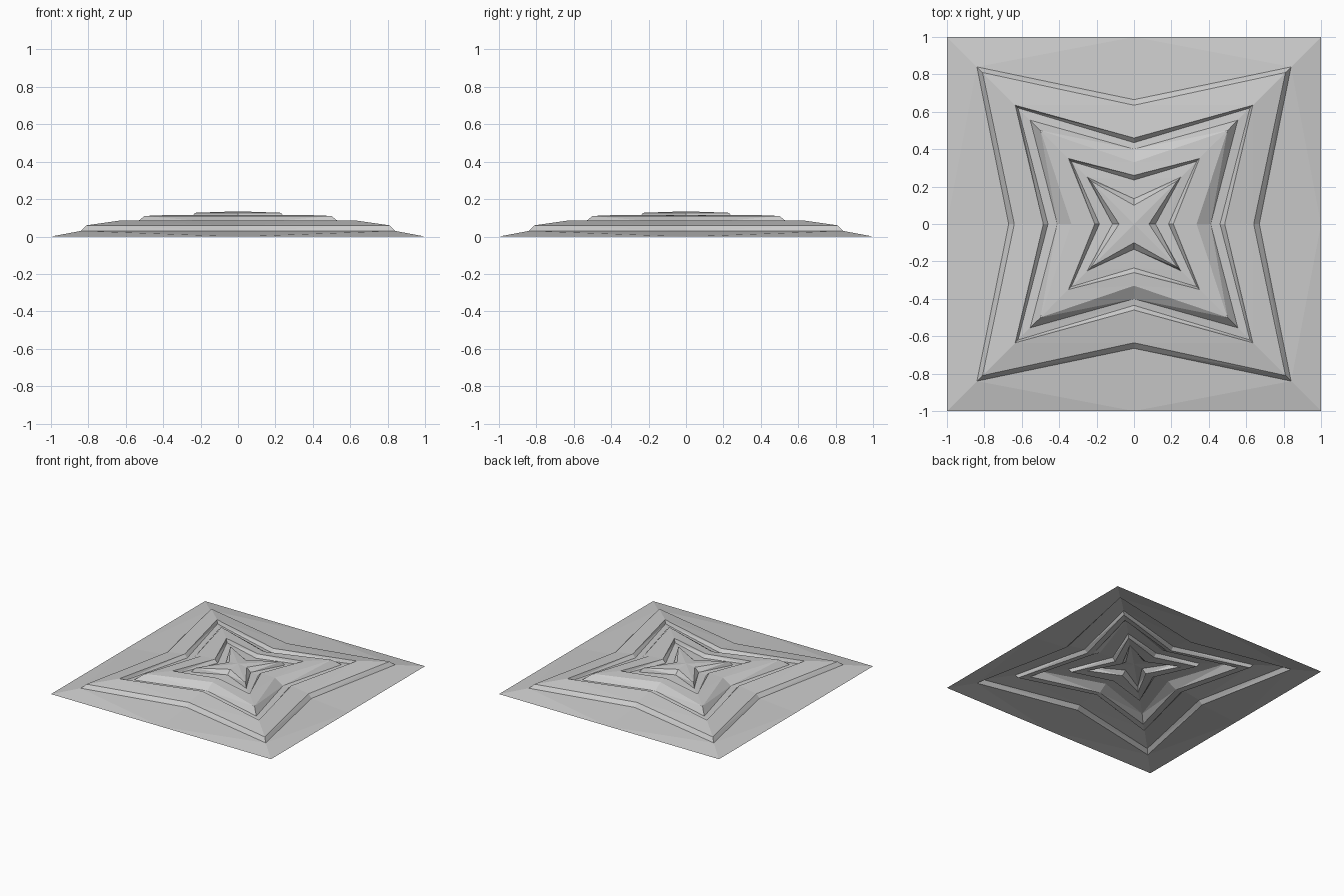
import bpy, bmesh

if "Cube" in bpy.data.objects:
    bpy.data.objects.remove(bpy.data.objects["Cube"])

# Star-shaped terraces: corner reach, mid-side x reach, mid-side y reach, height
rings = [
    (1.00, 1.00, 1.00, 0.000),    # square border
    (0.84, 0.67, 0.665, 0.030),   # first step
    (0.81, 0.64, 0.635, 0.060),
    (0.635, 0.485, 0.46, 0.085),  # ridge, then groove
    (0.62, 0.46, 0.435, 0.060),
    (0.555, 0.41, 0.40, 0.065),   # second step
    (0.50, 0.335, 0.33, 0.110),
    (0.35, 0.21, 0.26, 0.116),    # inner ridge and groove
    (0.335, 0.185, 0.235, 0.090),
    (0.25, 0.115, 0.135, 0.095),  # central star
    (0.23, 0.08, 0.10, 0.127),
]


def star_ring(bm, c, mx, my, z):
    pts = [(c, c), (0, my), (-c, c), (-mx, 0), (-c, -c), (0, -my), (c, -c), (mx, 0)]
    return [bm.verts.new((x, y, z)) for x, y in pts]


# Terraced open sheet, hollow underneath
bm = bmesh.new()
loops = [star_ring(bm, *r) for r in rings]
for a, b in zip(loops, loops[1:]):
    for i in range(8):
        j = (i + 1) % 8
        # fold each quad from the inner corner to the outer mid-side
        if i % 2 == 0:
            bm.faces.new((a[i], a[j], b[i]))
            bm.faces.new((a[j], b[j], b[i]))
        else:
            bm.faces.new((a[i], a[j], b[j]))
            bm.faces.new((a[i], b[j], b[i]))

# Low peak closing the central star
peak = bm.verts.new((0, 0, 0.135))
for i in range(8):
    bm.faces.new((loops[-1][i], loops[-1][(i + 1) % 8], peak))

mesh = bpy.data.meshes.new("star_relief_panel")
bm.to_mesh(mesh)
bm.free()
obj = bpy.data.objects.new("star_relief_panel", mesh)
bpy.context.collection.objects.link(obj)
